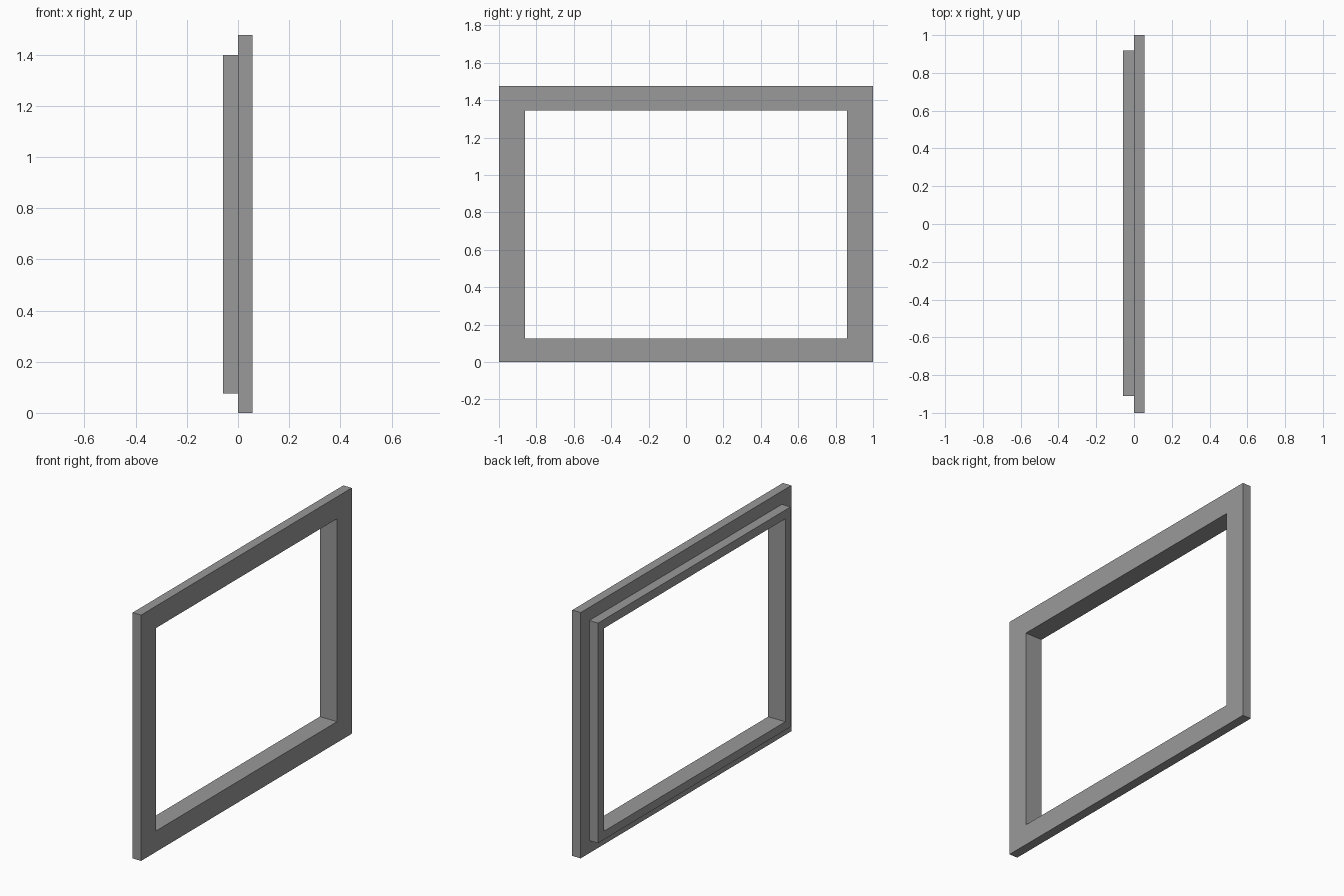
import bpy
import bmesh

cube = bpy.data.objects.get("Cube")
if cube:
    bpy.data.objects.remove(cube, do_unlink=True)

# Single grey finish
grey = bpy.data.materials.new("frame_grey")
grey.use_nodes = True
colour = (0.32, 0.32, 0.32, 1)
grey.diffuse_color = colour
grey.node_tree.nodes["Principled BSDF"].inputs["Base Color"].default_value = colour

# Rectangles as (y min, y max, z min, z max)
opening = (-0.86, 0.86, 0.126, 1.345)
rebate = (-0.91, 0.918, 0.076, 1.398)
flange = (-1.0, 1.0, 0.0, 1.477)
back, step, front = -0.058, 0.0, 0.056

# Stepped section: each entry is one rectangular loop at a given depth
section = [(back, opening), (back, rebate), (step, rebate),
           (step, flange), (front, flange), (front, opening)]


def rectangle(bm, x, rect):
    y0, y1, z0, z1 = rect
    corners = ((y0, z0), (y1, z0), (y1, z1), (y0, z1))
    return [bm.verts.new((x, y, z)) for y, z in corners]


# Window frame: flange and rebate as one closed band
bm = bmesh.new()
loops = [rectangle(bm, x, rect) for x, rect in section]
for a, b in zip(loops, loops[1:] + loops[:1]):
    for i in range(4):
        j = (i + 1) % 4
        bm.faces.new((a[i], a[j], b[j], b[i]))
bmesh.ops.recalc_face_normals(bm, faces=bm.faces)

mesh = bpy.data.meshes.new("window_frame")
bm.to_mesh(mesh)
bm.free()
mesh.materials.append(grey)
frame = bpy.data.objects.new("window_frame", mesh)
bpy.context.collection.objects.link(frame)
